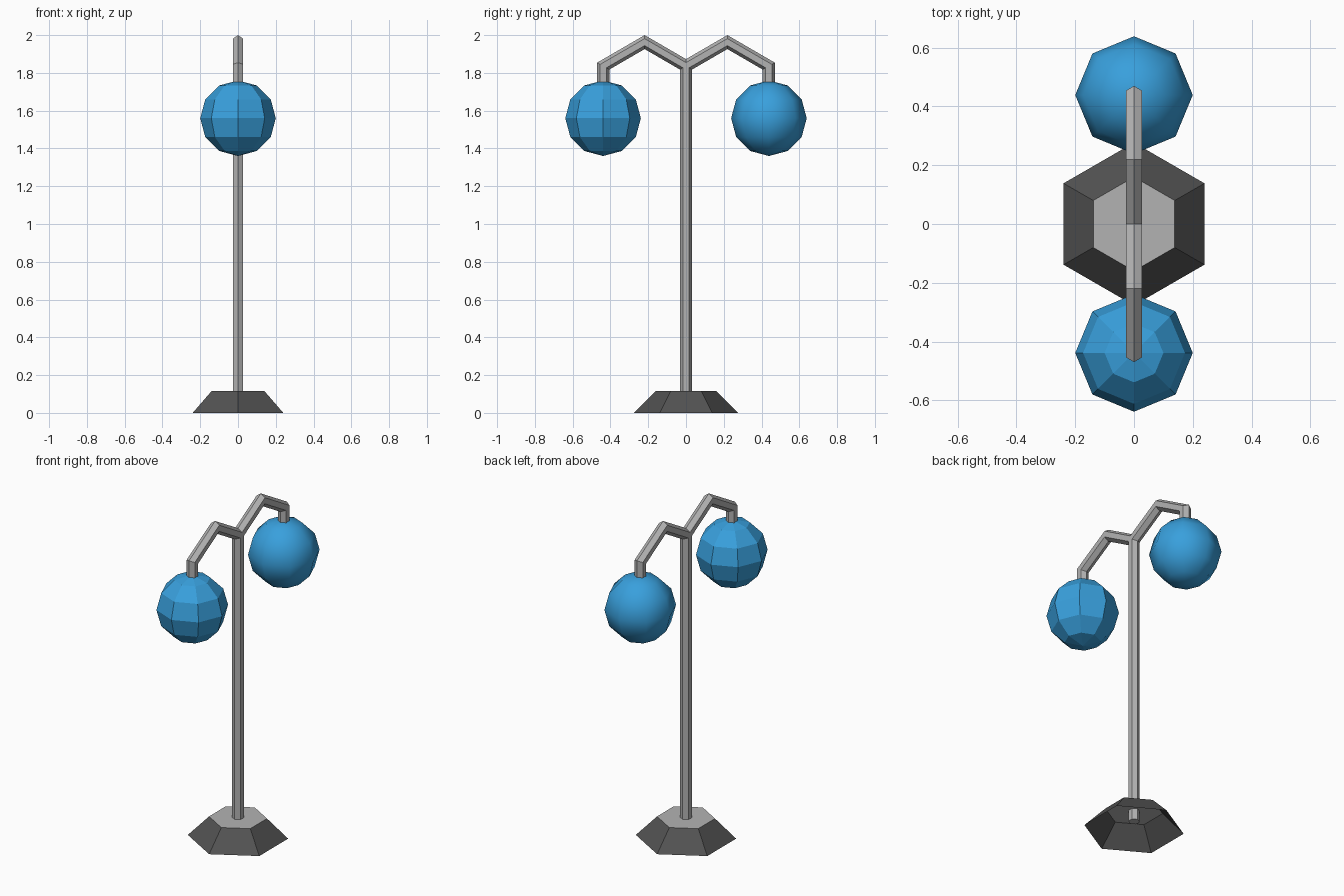
import bpy, bmesh, math
from mathutils import Vector

if "Cube" in bpy.data.objects:
    bpy.data.objects.remove(bpy.data.objects["Cube"])


def material(name, rgb):
    m = bpy.data.materials.new(name)
    m.diffuse_color = (*rgb, 1.0)
    m.use_nodes = True
    m.node_tree.nodes["Principled BSDF"].inputs["Base Color"].default_value = m.diffuse_color
    return m


GREY = material("light grey metal", (0.45, 0.45, 0.45))
DARK = material("dark grey base", (0.085, 0.085, 0.085))
BLUE = material("blue lamp", (0.04, 0.35, 0.72))


def add_object(name, bm, *mats):
    me = bpy.data.meshes.new(name)
    bm.to_mesh(me)
    bm.free()
    ob = bpy.data.objects.new(name, me)
    bpy.context.collection.objects.link(ob)
    for m in mats:
        me.materials.append(m)
    return ob


def hex_tube(name, path, before=None, radius=0.032):
    """Mitred hexagonal tube along (y, z) points; corners lie in the yz plane."""
    pts = [Vector((0, y, z)) for y, z in path]
    bm = bmesh.new()
    rings = []
    for i, p in enumerate(pts):
        t_out = (pts[i + 1] - p).normalized() if i + 1 < len(pts) else None
        t_in = (p - pts[i - 1]).normalized() if i else before
        a, b = t_in or t_out, t_out or t_in
        t = (a + b).normalized()
        stretch = 1 / t.dot(b)
        side = Vector((0, -t.z, t.y)) * stretch
        rings.append([bm.verts.new(p + radius * (side * math.cos(k * math.pi / 3)
                      + Vector((math.sin(k * math.pi / 3), 0, 0)))) for k in range(6)])
    for r0, r1 in zip(rings, rings[1:]):
        for k in range(6):
            j = (k + 1) % 6
            bm.faces.new((r0[k], r0[j], r1[j], r1[k]))
    bm.faces.new(rings[0])
    bm.faces.new(rings[-1])
    bmesh.ops.recalc_face_normals(bm, faces=bm.faces)
    return add_object(name, bm, GREY)


# Hexagonal foot, hollow underneath, with a light top plate
bm = bmesh.new()
rings = [[bm.verts.new((r * math.sin(k * math.pi / 3), r * math.cos(k * math.pi / 3), z))
          for k in range(6)] for r, z in ((0.277, 0.0), (0.16, 0.117))]
for k in range(6):
    j = (k + 1) % 6
    bm.faces.new((rings[0][j], rings[0][k], rings[1][k], rings[1][j]))
top = bm.faces.new(rings[1][::-1])
top.material_index = 1
add_object("base", bm, DARK, GREY)

# Upright pole
hex_tube("pole", [(0, 0.05), (0, 1.838)])

# Two bent arms with hanging globes; the front globe is faceted, the back smooth
for side, label in ((-1, "front"), (1, "back")):
    slope = Vector((0, side * 0.866, -0.5))
    hex_tube(label + "_arm", [(0, 1.836), (side * 0.219, 1.963),
                              (side * 0.438, 1.836), (side * 0.438, 1.70)], before=slope)
    bm = bmesh.new()
    bmesh.ops.create_uvsphere(bm, u_segments=8, v_segments=6, radius=0.2)
    bmesh.ops.translate(bm, verts=bm.verts, vec=(0, side * 0.439, 1.56))
    for f in bm.faces:
        f.smooth = side > 0
    add_object(label + "_globe", bm, BLUE)
